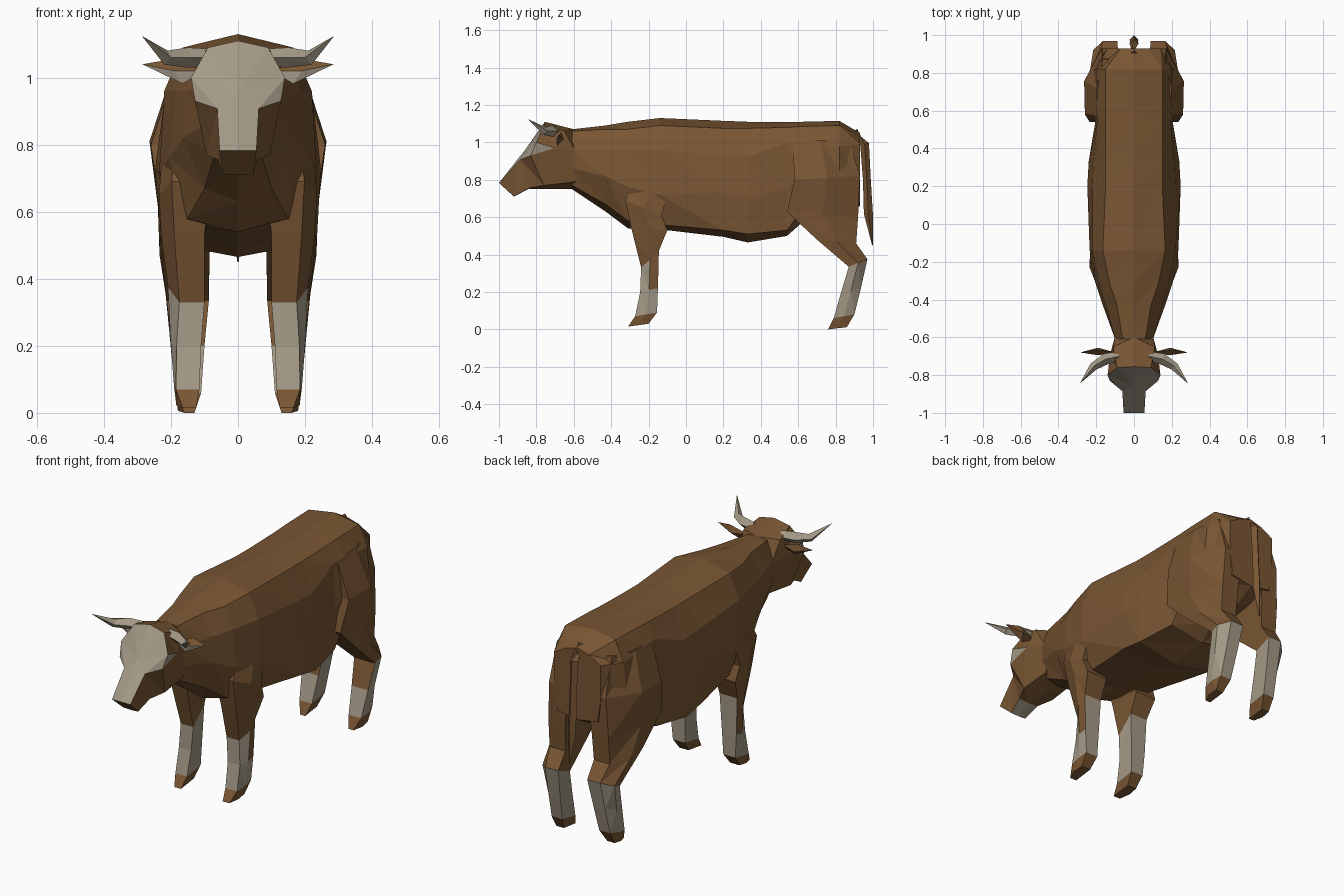
import bpy, bmesh
from mathutils import Vector


def material(name, rgb):
    m = bpy.data.materials.new(name)
    m.diffuse_color = (*rgb, 1)
    return m


MATS = [material("brown hide", (0.19, 0.092, 0.033)),
        material("cream white", (0.37, 0.32, 0.24))]


def part(name, verts, faces, side=1, mirror=False):
    """faces: (indices, material). side flips x; mirror adds the other half."""
    bm = bmesh.new()
    for s in ((1, -1) if mirror else (side,)):
        vs = [bm.verts.new((s * x, y, z)) for x, y, z in verts]
        for idx, mat in faces:
            bm.faces.new([vs[i] for i in idx]).material_index = mat
    bmesh.ops.remove_doubles(bm, verts=bm.verts, dist=0.0005)
    bmesh.ops.recalc_face_normals(bm, faces=bm.faces)
    me = bpy.data.meshes.new(name)
    bm.to_mesh(me)
    bm.free()
    for m in MATS:
        me.materials.append(m)
    ob = bpy.data.objects.new(name, me)
    bpy.context.collection.objects.link(ob)
    return ob


def loft(name, rings, colour=lambda i, j: 0, side=1):
    """Skin closed rings; quads are split so that the facets stay flat."""
    n = len(rings[0])
    verts = [p for r in rings for p in r]
    faces = []
    for i in range(len(rings) - 1):
        for j in range(n):
            a, b = i * n + j, i * n + (j + 1) % n
            c = colour(i, j)
            faces += [((a, b, b + n), c), ((a, b + n, a + n), c)]
    last = len(rings) - 1
    faces += [(tuple(range(n)), colour(0, 0)),
              (tuple(range(last * n, last * n + n)), colour(last - 1, 0))]
    return part(name, verts, faces, side)


def tube(name, path, mat, side=1):
    """Four-sided tapering tube along (point, radius) pairs."""
    rings = []
    for k, (p, r) in enumerate(path):
        p = Vector(p)
        d = (Vector(path[min(k + 1, len(path) - 1)][0])
             - Vector(path[max(k - 1, 0)][0])).normalized()
        u = d.cross(Vector((0, 0, 1)) if abs(d.z) < 0.8 else Vector((1, 0, 0))).normalized()
        v = d.cross(u)
        rings.append([tuple(p + q * r) for q in (u, v, -u, -v)])
    return loft(name, rings, lambda i, j: mat, side)


# Trunk and neck: y, then half cross-section (x, z) from spine to belly
SECTIONS = [
    (-0.61, (0, 1.07), (.06, 1.06), (.10, .96), (.10, .86), (.07, .77), (0, .75)),
    (-0.43, (0, 1.09), (.09, 1.07), (.15, .96), (.165, .82), (.10, .67), (0, .63)),
    (-0.31, (0, 1.11), (.13, 1.07), (.185, .96), (.205, .76), (.15, .58), (0, .54)),
    (-0.14, (0, 1.13), (.165, 1.09), (.22, .96), (.235, .72), (.18, .56), (0, .535)),
    (0.20, (0, 1.115), (.15, 1.075), (.22, .93), (.247, .73), (.23, .53), (0, .495)),
    (0.33, (0, 1.11), (.15, 1.075), (.215, .92), (.24, .70), (.235, .51), (0, .465)),
    (0.54, (0, 1.11), (.15, 1.08), (.195, 1.0), (.205, .76), (.20, .53), (0, .50)),
    (0.62, (0, 1.11), (.15, 1.085), (.20, 1.0), (.23, .80), (.20, .64), (0, .57)),
    (0.82, (0, 1.115), (.15, 1.09), (.20, .98), (.22, .80), (.19, .66), (0, .60)),
    (0.93, (0, 1.05), (.07, 1.03), (.14, .99), (.14, .80), (.12, .68), (0, .66)),
]
loft("body", [[(x, y, z) for x, z in h] + [(-x, y, z) for x, z in h[-2:0:-1]]
              for y, *h in SECTIONS])


# Legs: front y, z | back y, z | inner x | outer x at front and back
def leg_ring(yf, zf, yb, zb, xi, of, ob):
    ym, zm = (yf + yb) / 2, (zf + zb) / 2
    return [(xi, yf, zf), (of, yf, zf), (max(of, ob) + .004, ym, zm),
            (ob, yb, zb), (xi, yb, zb)]


FRONT = [(-.29, .76, -.10, .72, .08, .19, .225),
         (-.325, .69, -.13, .61, .08, .198, .232),
         (-.29, .53, -.10, .53, .10, .19, .225),
         (-.24, .33, -.145, .42, .10, .175, .205),
         (-.245, .20, -.15, .22, .11, .183, .197),
         (-.272, .07, -.155, .09, .115, .185, .187),
         (-.31, .015, -.20, .03, .125, .165, .18)]
HIND = [(.57, 1.0, .87, 1.02, .05, .195, .165),
        (.58, .80, .93, .82, .06, .26, .17),
        (.54, .63, .92, .60, .08, .235, .18),
        (.70, .48, .91, .46, .085, .23, .18),
        (.87, .335, .97, .375, .087, .212, .165),
        (.83, .20, .935, .22, .10, .198, .17),
        (.79, .06, .90, .08, .11, .185, .175),
        (.76, .0, .86, .012, .13, .16, .175)]


def front_colour(i, j):
    return int(i in (3, 4) and not (i == 3 and j == 2))


def hind_colour(i, j):
    return int(i in (4, 5) and not (i == 4 and j == 0))


# Head: half mesh joined on the middle
HEAD = [(0, -.60, 1.07), (0, -.755, 1.11), (0, -.86, .96), (0, -1.0, .783),
        (0, -.92, .71), (0, -.84, .752), (0, -.59, .75),               # 0-6 middle
        (.09, -.76, 1.09), (.14, -.80, 1.0), (.128, -.83, .93), (.062, -.885, .908),
        (.055, -1.0, .783), (.045, -.92, .712), (.06, -.84, .755),     # 7-13 face
        (.11, -.65, 1.06), (.10, -.59, .95), (.09, -.59, .79),
        (.095, -.76, .77), (.128, -.70, .97)]                          # 14-18 cheek
WHITE = [(1, 7, 2), (7, 8, 2), (8, 10, 2), (8, 9, 10), (2, 10, 11, 3),
         (8, 18, 9), (12, 13, 5, 4)]
BROWN = [(0, 14, 7, 1), (7, 14, 18), (7, 18, 8), (0, 15, 14), (14, 15, 18),
         (18, 15, 16, 17), (18, 17, 9), (9, 17, 10), (10, 17, 13), (10, 13, 12),
         (10, 12, 11), (11, 12, 4, 3), (17, 16, 6, 5), (17, 5, 13), (0, 6, 16, 15)]
part("head", HEAD, [(f, 1) for f in WHITE] + [(f, 0) for f in BROWN], mirror=True)

# Ear: leaf with a pale lower front
EAR = [(.10, -.68, 1.02), (.20, -.665, 1.055), (.285, -.68, 1.04),
       (.165, -.69, .982), (.19, -.695, 1.02), (.19, -.655, 1.015)]
EAR_FACES = [((0, 1, 4), 0), ((1, 2, 4), 0), ((2, 3, 4), 1), ((3, 0, 4), 1),
             ((0, 5, 1), 0), ((1, 5, 2), 0), ((2, 5, 3), 0), ((3, 5, 0), 0)]
# Horn path
HORN = [((.08, -.70, 1.06), .026), ((.15, -.715, 1.06), .03),
        ((.215, -.755, 1.06), .022), ((.284, -.842, 1.122), .001)]

for s, label in ((1, "right"), (-1, "left")):
    loft("front_leg_" + label, [leg_ring(*r) for r in FRONT], front_colour, s)
    loft("hind_leg_" + label, [leg_ring(*r) for r in HIND], hind_colour, s)
    part("ear_" + label, EAR, EAR_FACES, s)
    tube("horn_" + label, HORN, 1, s)

# Tail
tube("tail", [((0, .90, 1.06), .02), ((0, .955, .99), .024), ((0, .967, .80), .021),
              ((0, .975, .62), .024), ((0, .997, .45), .002)], 0)
